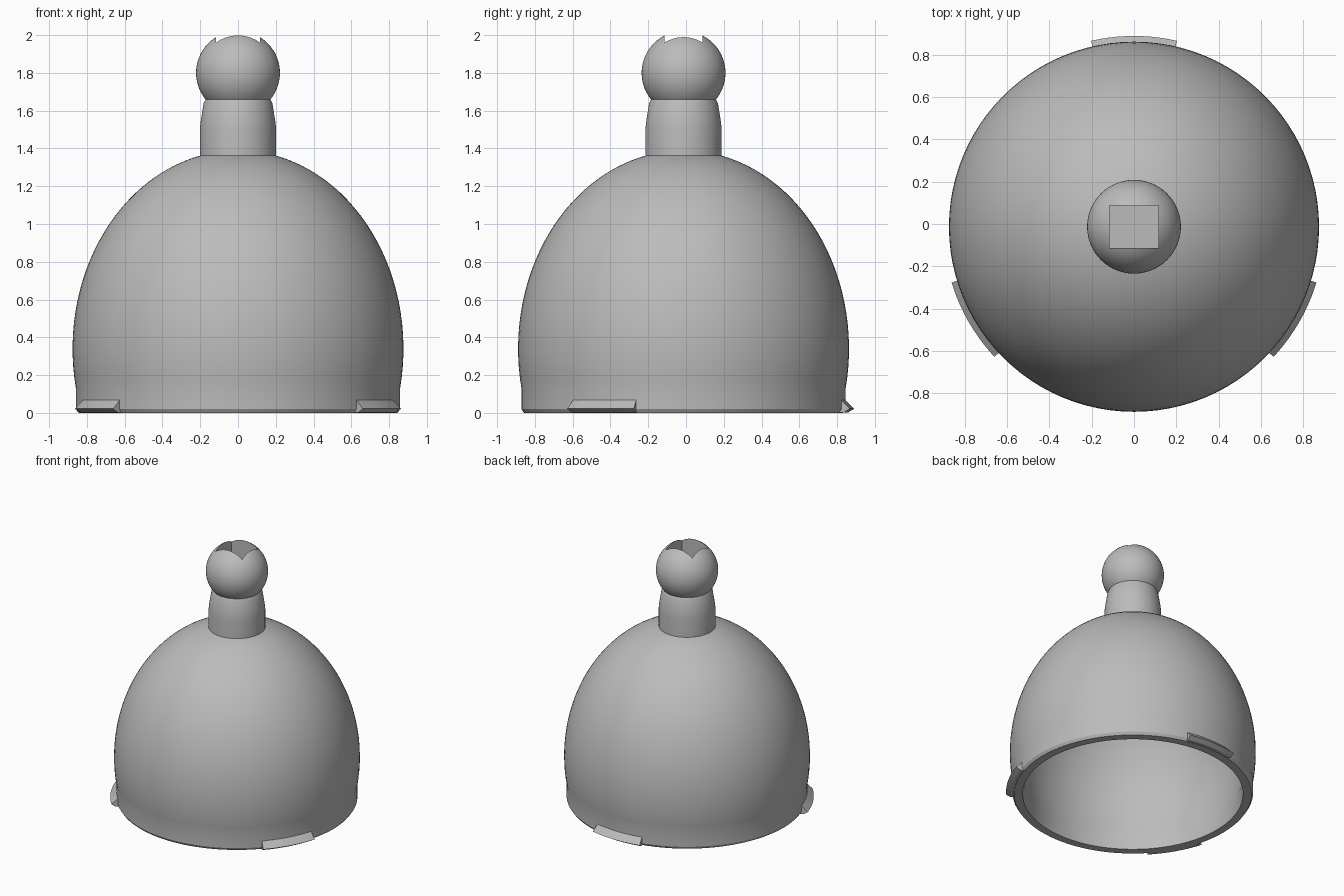
import bpy
import bmesh
from math import sin, cos, pi, sqrt, radians
from mathutils import Matrix

cube = bpy.data.objects.get("Cube")
if cube:
    bpy.data.objects.remove(cube, do_unlink=True)

AXIS_Y = -0.013          # the dome sits slightly forward of the origin
SEGMENTS = 96

grey = bpy.data.materials.new("plain grey")
grey.use_nodes = True
grey.diffuse_color = (0.5, 0.5, 0.5, 1)
grey.node_tree.nodes["Principled BSDF"].inputs["Base Color"].default_value = grey.diffuse_color


def add_object(name, bm):
    bmesh.ops.recalc_face_normals(bm, faces=bm.faces)
    mesh = bpy.data.meshes.new(name)
    bm.to_mesh(mesh)
    bm.free()
    mesh.materials.append(grey)
    obj = bpy.data.objects.new(name, mesh)
    obj.location.y = AXIS_Y
    bpy.context.collection.objects.link(obj)
    return obj


def select(obj):
    bpy.ops.object.select_all(action="DESELECT")
    obj.select_set(True)
    bpy.context.view_layer.objects.active = obj


def smooth(obj, angle=20):
    select(obj)
    bpy.ops.object.shade_smooth_by_angle(angle=radians(angle))


def lathe(name, profile, closed=False):
    """Turn a profile of (radius, height) points around the vertical axis."""
    bm = bmesh.new()
    verts = [bm.verts.new((r, 0, z)) for r, z in profile]
    edges = [bm.edges.new(pair) for pair in zip(verts, verts[1:])]
    if closed:
        edges.append(bm.edges.new((verts[-1], verts[0])))
    bmesh.ops.spin(bm, geom=verts + edges, axis=(0, 0, 1), cent=(0, 0, 0),
                   angle=2 * pi, steps=SEGMENTS, use_merge=True)
    bmesh.ops.remove_doubles(bm, verts=bm.verts, dist=0.0001)
    obj = add_object(name, bm)
    smooth(obj)
    return obj


def ellipse_arc(radius, height, centre_z, start_z, steps=32):
    """Quarter-like arc from start_z up to the crown on the axis."""
    low = (start_z - centre_z) / height
    start = -pi / 2 + 2 * pi / 4 + low / sqrt(1 - low * low)
    angles = [start + (pi / 2 - start) * i / steps for i in range(steps + 1)]
    return [(radius * cos(a), centre_z + height * sin(a)) for a in angles]


# Hollow dome with a straight rim and a small bottom chamfer
outer = ellipse_arc(0.876, 1.05, 0.34, 0.13)
inner = ellipse_arc(0.80, 0.97, 0.34, 0.13)
lathe("dome", inner[::-1] + [(0.785, 0.0), (0.845, 0.0), (0.858, 0.02)] + outer)

# Neck: straight below, tapering in towards the ball
lathe("neck", [(0, 1.34), (0.202, 1.34), (0.202, 1.50), (0.198, 1.54),
               (0.182, 1.64), (0.172, 1.66), (0, 1.66)])

# Ball with a square socket cut into its top
bm = bmesh.new()
bmesh.ops.create_uvsphere(bm, u_segments=64, v_segments=32, radius=0.222)
bmesh.ops.translate(bm, verts=bm.verts, vec=(0, 0, 1.80))
ball = add_object("ball", bm)
smooth(ball)

bm = bmesh.new()
bmesh.ops.create_cube(bm, size=1, matrix=Matrix.Translation((0, 0, 1.90))
                      @ Matrix.Diagonal((0.232, 0.20, 0.40, 1)))
cutter = add_object("socket_cutter", bm)
cutter.hide_render = True

cut = ball.modifiers.new("socket", "BOOLEAN")
cut.operation = "DIFFERENCE"
cut.solver = "EXACT"
cut.object = cutter
select(ball)
bpy.ops.object.modifier_apply(modifier=cut.name)
bpy.data.objects.remove(cutter, do_unlink=True)
smooth(ball, 30)


# Three wedge-shaped locking tabs around the rim
def rim_tab(name, middle, half_span=13):
    section = [(0.82, 0.002), (0.87, 0.002), (0.903, 0.022), (0.85, 0.075), (0.82, 0.075)]
    bm = bmesh.new()
    a = radians(middle - half_span)
    face = bm.faces.new([bm.verts.new((r * cos(a), r * sin(a), z)) for r, z in section])
    geom = list(face.verts) + list(face.edges) + [face]
    end = bmesh.ops.spin(bm, geom=geom, axis=(0, 0, 1), cent=(0, 0, 0),
                         angle=radians(2 * half_span), steps=10)
    smooth(add_object(name, bm))


for name, angle in (("back_tab", 90), ("front_left_tab", -30), ("front_right_tab", 210)):
    rim_tab(name, angle)
